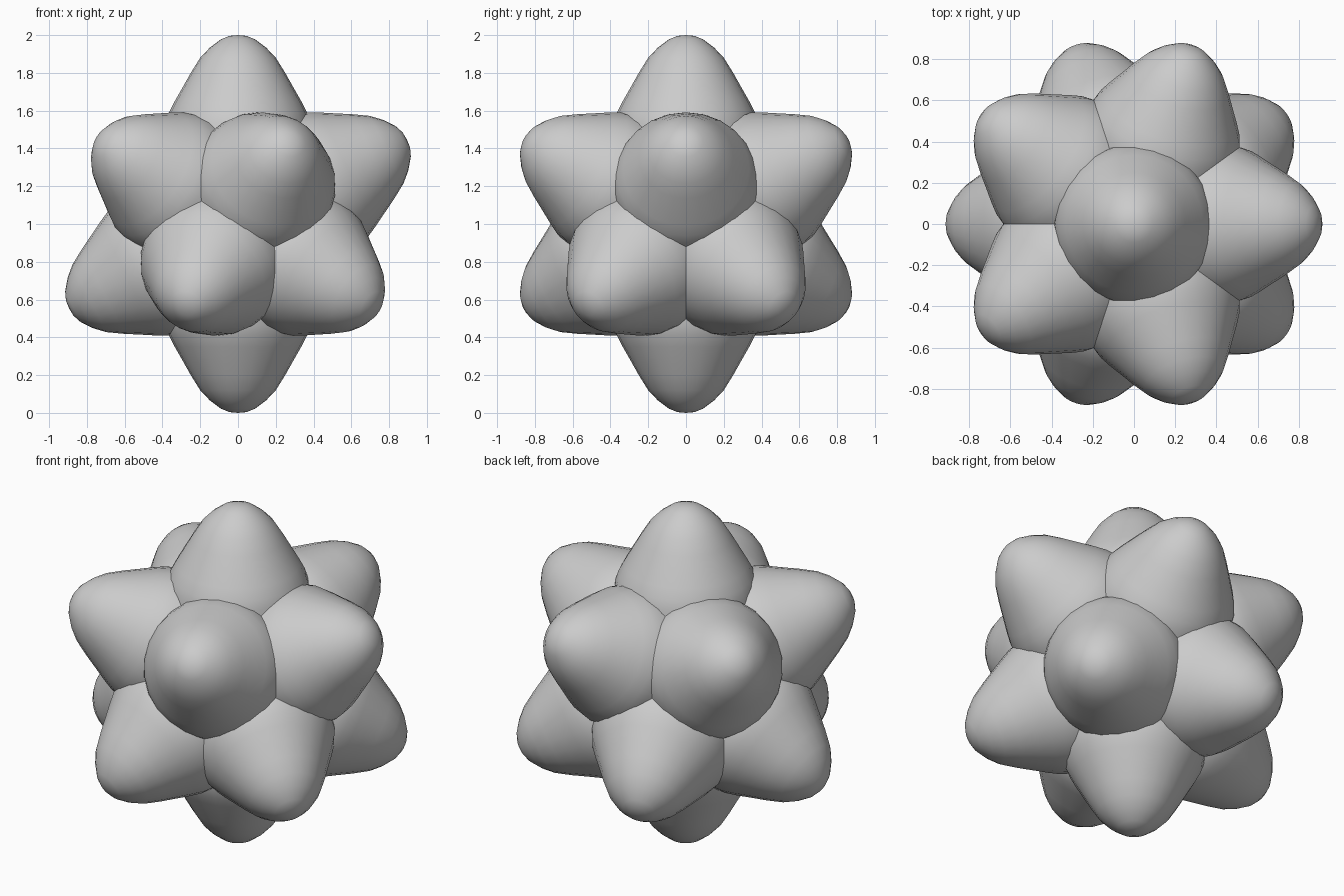
import bpy, bmesh
from math import cos, sin, radians, sqrt, tau
from mathutils import Vector

if "Cube" in bpy.data.objects:
    bpy.data.objects.remove(bpy.data.objects["Cube"])

CENTRE = Vector((0, 0, 1))
SEGMENTS = 24
# lobe profile: (radius, distance from the centre), tip first, tapering to the core
PROFILE = [(0.045, 0.996), (0.09, 0.978), (0.15, 0.933), (0.20, 0.88),
           (0.25, 0.80), (0.295, 0.72), (0.335, 0.65), (0.366, 0.59),
           (0.383, 0.535), (0.39, 0.48)]


def lobe_mesh():
    bm = bmesh.new()
    rings = [[bm.verts.new((r * cos(tau * i / SEGMENTS), r * sin(tau * i / SEGMENTS), h))
              for i in range(SEGMENTS)] for r, h in PROFILE]
    tip, root = bm.verts.new((0, 0, 1)), bm.verts.new((0, 0, 0))
    for i in range(SEGMENTS):
        j = (i + 1) % SEGMENTS
        bm.faces.new((tip, rings[0][i], rings[0][j]))
        for a, b in zip(rings, rings[1:]):
            bm.faces.new((a[i], b[i], b[j], a[j]))
        bm.faces.new((root, rings[-1][j], rings[-1][i]))
    bmesh.ops.recalc_face_normals(bm, faces=bm.faces)
    mesh = bpy.data.meshes.new("lobe")
    bm.to_mesh(mesh)
    bm.free()
    return mesh


mesh = lobe_mesh()


def add_lobe(name, direction):
    ob = bpy.data.objects.new(name, mesh)
    ob.location = CENTRE
    ob.rotation_euler = Vector(direction).to_track_quat('Z', 'Y').to_euler()
    bpy.context.collection.objects.link(ob)
    return ob


# top and bottom lobes
top = add_lobe("top_lobe", (0, 0, 1))
add_lobe("bottom_lobe", (0, 0, -1))

# two staggered rings of five lobes, pointing to icosahedron corners
h, r = 1 / sqrt(5), 2 / sqrt(5)
for k in range(5):
    a = radians(72 * k)
    add_lobe(f"upper_lobe_{k + 1}", (r * cos(a), r * sin(a), h))
    add_lobe(f"lower_lobe_{k + 1}", (-r * cos(a), -r * sin(a), -h))

# smooth the shared lobe surface
bpy.context.view_layer.objects.active = top
top.select_set(True)
bpy.ops.object.shade_smooth_by_angle(angle=radians(40))
